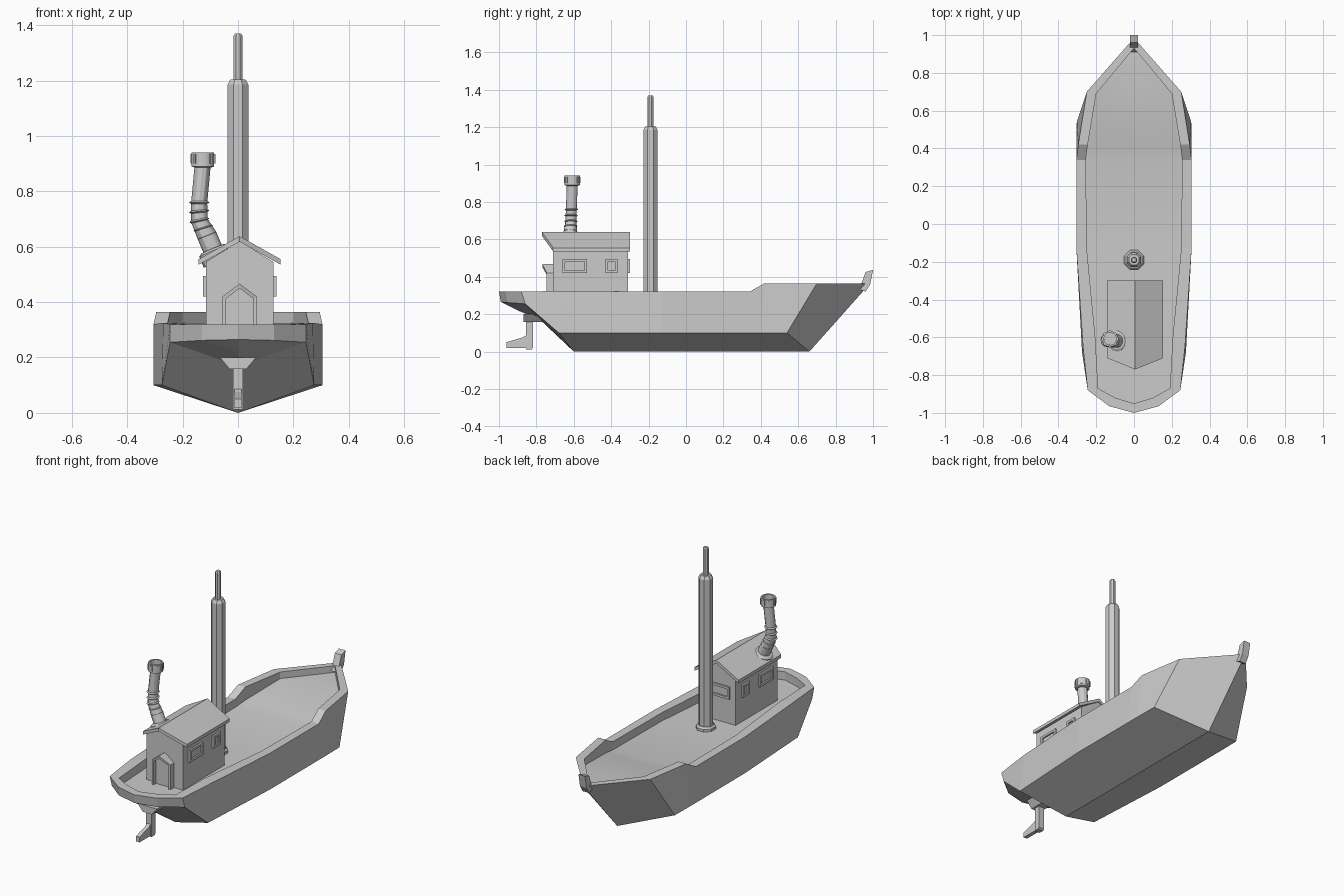
import bpy, bmesh, math
from mathutils import Vector

cube = bpy.data.objects.get("Cube")
if cube:
    bpy.data.objects.remove(cube)

grey = bpy.data.materials.new("plain grey")
grey.use_nodes = True
COLOUR = (0.6, 0.6, 0.6, 1)
grey.diffuse_color = COLOUR
grey.node_tree.nodes["Principled BSDF"].inputs["Base Color"].default_value = COLOUR


def finish(name, bm, smooth=None):
    bmesh.ops.remove_doubles(bm, verts=bm.verts, dist=0.0005)
    bmesh.ops.recalc_face_normals(bm, faces=bm.faces)
    mesh = bpy.data.meshes.new(name)
    bm.to_mesh(mesh)
    bm.free()
    mesh.materials.append(grey)
    obj = bpy.data.objects.new(name, mesh)
    bpy.context.collection.objects.link(obj)
    if smooth:
        bpy.ops.object.select_all(action="DESELECT")
        obj.select_set(True)
        bpy.context.view_layer.objects.active = obj
        bpy.ops.object.shade_smooth_by_angle(angle=math.radians(smooth))
    return obj


def loft(bm, rings, closed=True, caps=True):
    rows = [[bm.verts.new(p) for p in ring] for ring in rings]
    count = len(rows[0])
    for a, b in zip(rows, rows[1:]):
        for i in range(count if closed else count - 1):
            j = (i + 1) % count
            bm.faces.new((a[i], a[j], b[j], b[i]))
    if caps:
        bm.faces.new(rows[0])
        bm.faces.new(rows[-1])


def prism(name, outline, place, lo, hi):
    """Extrude a 2D outline; place(u, v, w) maps it into space."""
    bm = bmesh.new()
    loft(bm, [[place(u, v, w) for u, v in outline] for w in (lo, hi)])
    return finish(name, bm)


def along_x(u, v, w):
    return (w, u, v)


def along_y(u, v, w):
    return (u, w, v)


def lathe(name, profile, sides, centre, smooth=None):
    """Turn (radius, height) pairs about a vertical axis."""
    bm = bmesh.new()
    rings = []
    for r, z in profile:
        turns = [math.tau * (i + 0.5) / sides for i in range(sides)]
        rings.append([(centre[0] + r * math.cos(t), centre[1] + r * math.sin(t), z) for t in turns])
    loft(bm, rings)
    return finish(name, bm, smooth)


def frame(name, u0, u1, v0, v1, place, wall, out, rim=0.014):
    """Window frame: raised rim around a recessed pane."""
    def rect(d, w):
        return [place(u, v, w) for u, v in
                ((u0 + d, v0 + d), (u1 - d, v0 + d), (u1 - d, v1 - d), (u0 + d, v1 - d))]
    bm = bmesh.new()
    loft(bm, [rect(0, wall), rect(0, wall + out), rect(rim, wall + out), rect(rim, wall + out * 0.3)])
    return finish(name, bm)


# Hull: stations from bow to stern as sheer, chine, keel, inner rail and deck height
stations = [
    ((0, .985, .365), (0, .66, 0), (.66, 0), (0, .93), .325),
    ((.25, .7, .365), (.303, .54, .1), (.66, 0), (.2, .69), .325),
    ((.295, .42, .365), (.305, .4, .1), (.4, 0), (.245, .42), .285),
    ((.305, .34, .32), (.305, .3, .1), (.3, 0), (.255, .34), .27),
    ((.305, -.13, .32), (.305, -.13, .1), (-.13, 0), (.25, -.13), .27),
    ((.27, -.65, .325), (.275, -.68, .1), (-.6, 0), (.205, -.6), .27),
    ((.245, -.88, .32), (.245, -.86, .255), (-.78, .17), (.19, -.87), .27),
    ((.13, -.965, .32), (.13, -.955, .262), (-.9, .22), (.1, -.92), .27),
    ((0, -1, .32), (0, -.99, .265), (-.99, .265), (0, -.95), .27),
]
bm = bmesh.new()
rows = []
for sheer, chine, keel, inner, deck in stations:
    ix, iy = inner
    rows.append([(0, *keel), chine, sheer, (ix, iy, sheer[2]), (ix, iy, deck)])
loft(bm, rows, closed=False, caps=False)
hull = finish("hull", bm)
mod = hull.modifiers.new("Mirror", "MIRROR")
mod.merge_threshold = 0.001

# Deck: flat amidships with a soft rise to the bow
bm = bmesh.new()
edge = [(Vector((s[3][0], s[3][1], s[4]))) for s in stations]
loft(bm, [[(-p.x, p.y, p.z), (0, p.y, p.z), (p.x, p.y, p.z)] for p in edge], closed=False, caps=False)
finish("deck", bm, 40)

# Stem post at the bow
prism("stem_post", [(.91, .34), (.94, .37), (.96, .425), (1, .437), (.985, .36), (.96, .32)],
      along_x, -.022, .022)

# Mast with collar and thin topmast
MAST = (0, -.19)
lathe("mast_collar", [(.056, .26), (.056, .285), (.046, .295)], 8, MAST)
lathe("mast", [(.041, .26), (.041, 1.185), (.03, 1.203)], 8, MAST)
lathe("topmast", [(.017, 1.19), (.017, 1.362), (.012, 1.37)], 8, MAST)

# Cabin body and gabled roof
MID = .006
prism("cabin", [(MID - .122, .26), (MID + .122, .26), (MID + .122, .545), (MID, .62), (MID - .122, .545)],
      along_y, -.71, -.31)
bm = bmesh.new()
roof_line = [(-.148, .535, -.71), (0, .618, -.77), (.148, .535, -.71)]
rings = []
for x, z, back in roof_line:
    rings.append([(MID + x, back, z), (MID + x, -.3, z), (MID + x, -.3, z + .02), (MID + x, back, z + .02)])
loft(bm, rings)
finish("cabin_roof", bm)

# Door with a pointed surround, sloping outwards at the peak
def arch(half, shoulder, peak, y_low, y_peak):
    return [(MID - half, y_low, .265), (MID - half, y_low, shoulder), (MID, y_peak, peak),
            (MID + half, y_low, shoulder), (MID + half, y_low, .265)]

bm = bmesh.new()
loft(bm, [arch(.062, .42, .467, -.7, -.7), arch(.062, .42, .467, -.745, -.768),
          arch(.05, .412, .45, -.745, -.768), arch(.05, .412, .45, -.722, -.722)])
finish("door", bm)

# Windows on both sides and the forward wall
for side, label in ((1, "left"), (-1, "right")):
    def on_side(u, v, w, s=side):
        return (MID + s * w, u, v)
    frame(f"long_window_{label}", -.66, -.53, .42, .495, on_side, .12, .013)
    frame(f"small_window_{label}", -.43, -.365, .42, .495, on_side, .12, .013)
frame("forward_window", MID - .085, MID + .085, .42, .495, along_y, -.312, .013)

# Bent chimney pipe with ribbed elbow, swept along its centre line
def sweep(bm, path, radii, sides=12, caps=True):
    rings = []
    pts = [Vector(p) for p in path]
    for i, p in enumerate(pts):
        t = (pts[min(i + 1, len(pts) - 1)] - pts[max(i - 1, 0)]).normalized()
        b = Vector((0, 1, 0))
        b = (b - t * b.dot(t)).normalized()
        n = b.cross(t)
        turns = [math.tau * k / sides for k in range(sides)]
        rings.append([p + radii[i] * (n * math.cos(a) + b * math.sin(a)) for a in turns])
    loft(bm, rings, caps=caps)

knots = [Vector(p) for p in ((-.08, -.62, .565), (-.112, -.618, .64), (-.14, -.615, .695),
                             (-.14, -.613, .76), (-.127, -.608, .9))]
bm = bmesh.new()
sweep(bm, knots, [.036, .036, .03, .029, .029])
finish("chimney_pipe", bm, 30)

for k in range(5):
    t = k / 4
    centre = knots[1].lerp(knots[2], t * 2) if t < .5 else knots[2].lerp(knots[3], t * 2 - 1)
    axis = Vector((-.4 * (1 - t), 0, 1)).normalized() * .005
    bm = bmesh.new()
    sweep(bm, [centre - axis, centre, centre + axis], [.03, .037, .03])
    finish(f"chimney_rib_{k + 1}", bm, 30)

bm = bmesh.new()
axis = (knots[1] - knots[0]).normalized()
sweep(bm, [knots[0] - axis * .02, knots[0] + axis * .022, knots[0] + axis * .03], [.056, .056, .044])
finish("chimney_flange", bm, 30)

# Open chimney cap with a notched rim
TOP = (-.127, -.608)
lathe("chimney_cap", [(.028, .885), (.042, .89), (.042, .94), (.033, .94), (.033, .9)], 16, TOP, 30)
for k in range(8):
    a = math.tau * k / 8
    c, s = math.cos(a), math.sin(a)
    bm = bmesh.new()
    corners = [(.04, -.006), (.045, -.006), (.045, .006), (.04, .006)]
    loft(bm, [[(TOP[0] + r * c - q * s, TOP[1] + r * s + q * c, z) for r, q in corners] for z in (.9, .934)])
    finish(f"cap_lug_{k + 1}", bm)

# Rudder: bracket under the counter, stock and blade
bm = bmesh.new()
loft(bm, [[(-h, -.87, z), (h, -.87, z), (h, -.76, z), (-h, -.76, z)] for h, z in ((.03, .158), (.065, .2))])
finish("rudder_bracket", bm)
prism("rudder_stock", [(-.855, .012), (-.825, .012), (-.818, .02), (-.818, .19), (-.855, .19)],
      along_x, -.018, .018)
prism("rudder_blade", [(-.96, .018), (-.85, .018), (-.85, .09), (-.875, .075), (-.96, .05)],
      along_x, -.012, .012)
